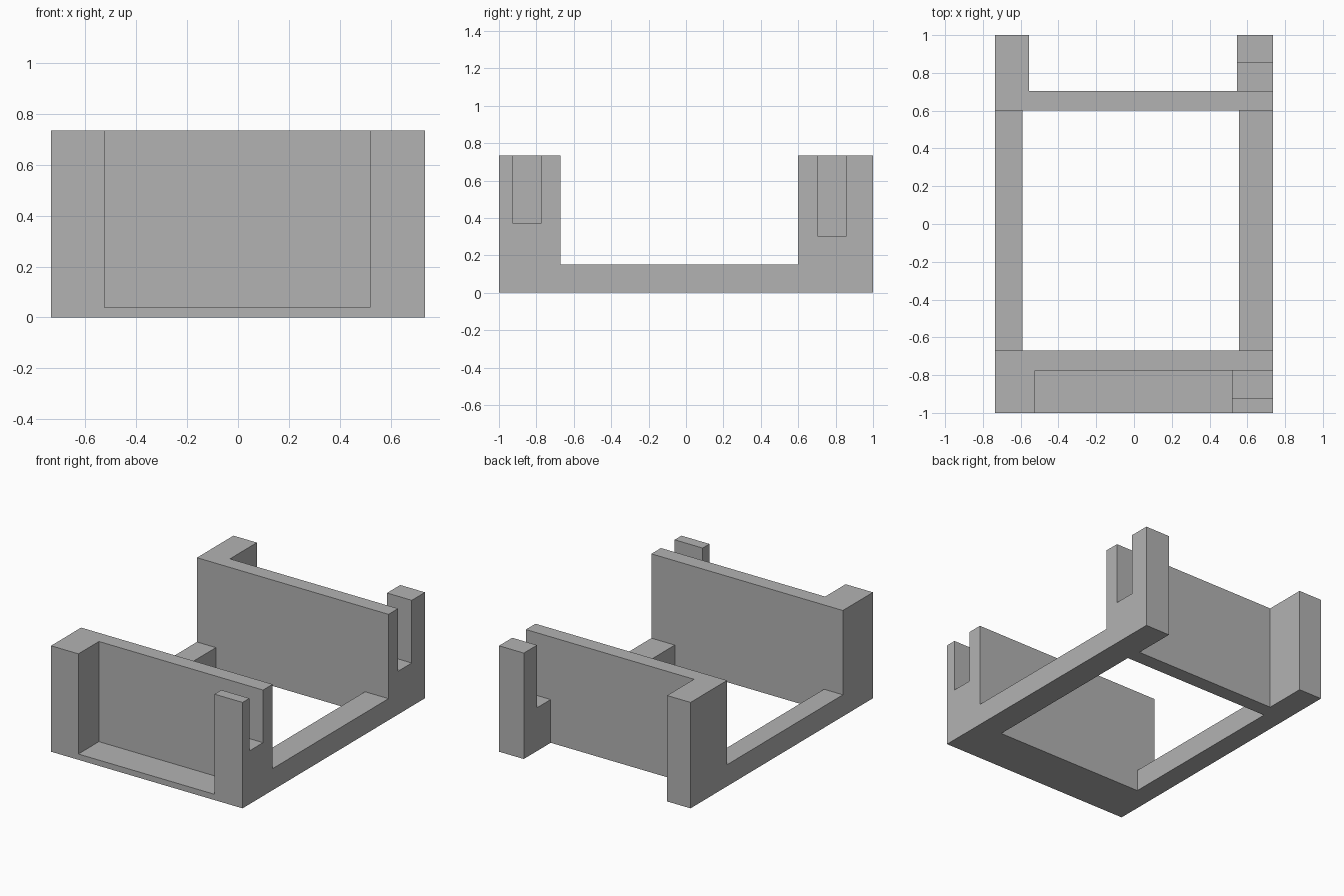
import bpy
import bmesh

if "Cube" in bpy.data.objects:
    bpy.data.objects.remove(bpy.data.objects["Cube"], do_unlink=True)

HALF_WIDTH, HALF_LENGTH, HEIGHT = 0.735, 1.0, 0.735
RAIL_TOP = 0.15
FRONT_WALL, REAR_WALL = (-0.775, -0.67), (0.6, 0.705)
OVER = 0.2  # how far cutters reach past the body

grey = bpy.data.materials.new("plain grey")
grey.use_nodes = True
grey.diffuse_color = (0.45, 0.45, 0.45, 1)
grey.node_tree.nodes["Principled BSDF"].inputs["Base Color"].default_value = (0.45, 0.45, 0.45, 1)


def make_object(name, bm):
    bmesh.ops.recalc_face_normals(bm, faces=bm.faces)
    mesh = bpy.data.meshes.new(name)
    bm.to_mesh(mesh)
    bm.free()
    mesh.materials.append(grey)
    obj = bpy.data.objects.new(name, mesh)
    bpy.context.collection.objects.link(obj)
    return obj


def extrude_side_profile(name, profile, half_width):
    """Extrude a (y, z) outline across x."""
    bm = bmesh.new()
    face = bm.faces.new([bm.verts.new((-half_width, y, z)) for y, z in profile])
    result = bmesh.ops.extrude_face_region(bm, geom=[face])
    verts = [v for v in result["geom"] if isinstance(v, bmesh.types.BMVert)]
    bmesh.ops.translate(bm, verts=verts, vec=(2 * half_width, 0, 0))
    return make_object(name, bm)


def cut_box(target, name, xs, ys, zs):
    """Subtract a box given by its x, y and z ranges."""
    bm = bmesh.new()
    bmesh.ops.create_cube(bm, size=1)
    for v in bm.verts:
        v.co = [r[0] if c < 0 else r[1] for c, r in zip(v.co, (xs, ys, zs))]
    cutter = make_object(name, bm)
    cutter.hide_render = True
    mod = target.modifiers.new(name, "BOOLEAN")
    mod.operation, mod.solver, mod.object = "DIFFERENCE", "EXACT", cutter
    bpy.context.view_layer.objects.active = target
    bpy.ops.object.modifier_apply(modifier=mod.name)
    bpy.data.objects.remove(cutter, do_unlink=True)


# Body: U-shaped side outline with a tall block at each end
frame = extrude_side_profile("cradle_frame", [
    (-HALF_LENGTH, 0), (HALF_LENGTH, 0), (HALF_LENGTH, HEIGHT), (REAR_WALL[0], HEIGHT),
    (REAR_WALL[0], RAIL_TOP), (FRONT_WALL[1], RAIL_TOP), (FRONT_WALL[1], HEIGHT),
    (-HALF_LENGTH, HEIGHT)], HALF_WIDTH)

above = HEIGHT + OVER
# Floor opening between the side rails
cut_box(frame, "floor_opening", (-0.59, 0.555), (FRONT_WALL[1], REAR_WALL[0]), (-OVER, RAIL_TOP + OVER))
# Front pocket, which keeps a thin floor, and rear gap, which is open below
cut_box(frame, "front_pocket", (-0.525, 0.52), (-HALF_LENGTH - OVER, FRONT_WALL[0]), (0.04, above))
cut_box(frame, "rear_gap", (-0.555, 0.545), (REAR_WALL[1], HALF_LENGTH + OVER), (-OVER, above))
# Cable slots through the posts on the left side
for name, start, bottom in (("front_slot", FRONT_WALL[0] - 0.15, 0.37), ("rear_slot", REAR_WALL[1], 0.3)):
    cut_box(frame, name, (0.4, HALF_WIDTH + OVER), (start, start + 0.15), (bottom, above))
